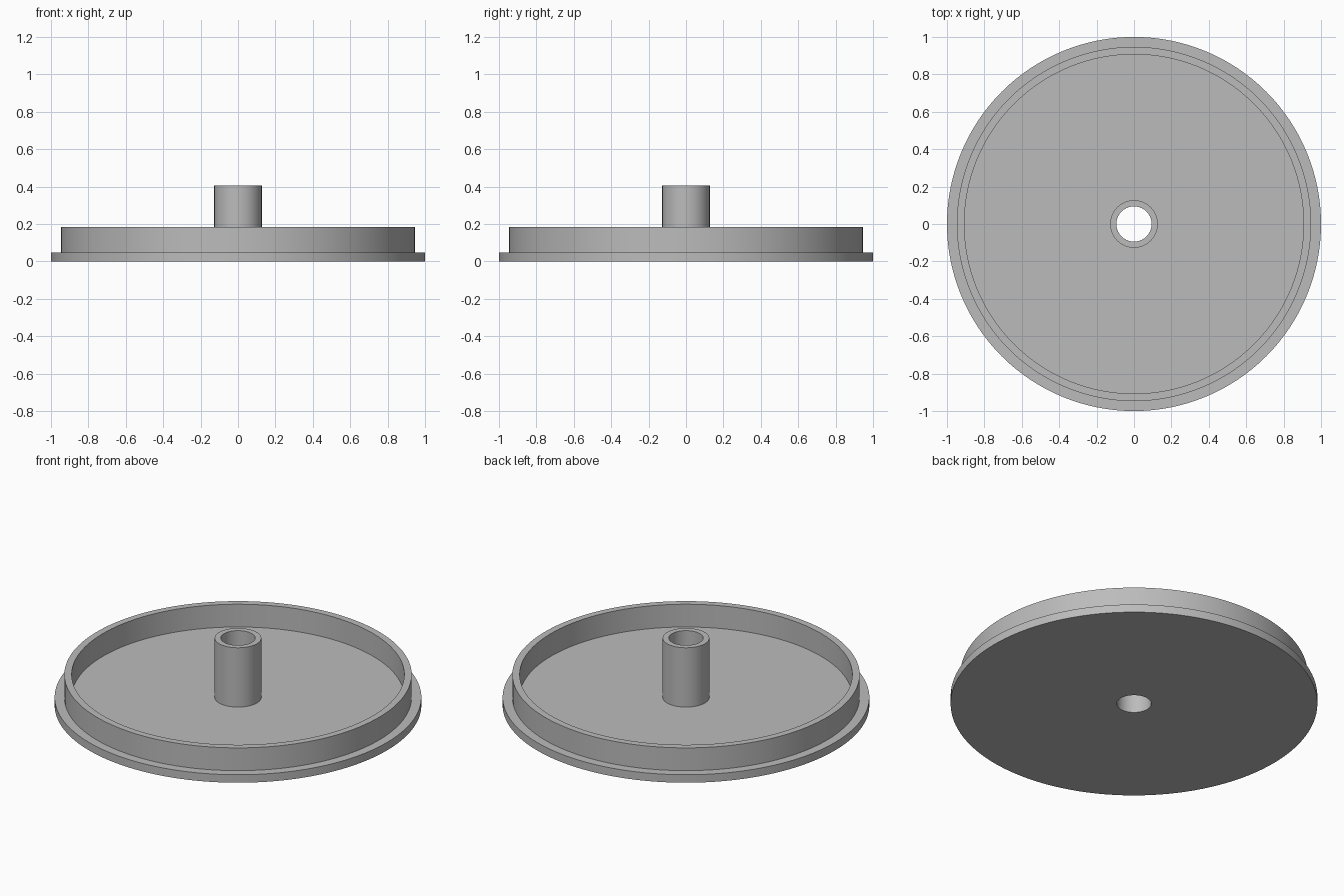
import bpy
import bmesh
from math import cos, sin, tau, radians

cube = bpy.data.objects.get("Cube")
if cube:
    bpy.data.objects.remove(cube, do_unlink=True)

SEGMENTS = 128

# Main dimensions
FLANGE_R, FLANGE_TOP = 1.0, 0.048
RIM_OUTER, RIM_INNER, RIM_TOP = 0.947, 0.907, 0.185
HUB_R, BORE_R, HUB_TOP = 0.127, 0.094, 0.405


def make_material(name, color):
    mat = bpy.data.materials.new(name)
    mat.use_nodes = True
    mat.diffuse_color = color
    mat.node_tree.nodes["Principled BSDF"].inputs["Base Color"].default_value = color
    return mat


def lathe(name, profile, mat):
    """Revolve a closed (radius, height) outline about the z axis."""
    bm = bmesh.new()
    rings = []
    for r, z in profile:
        angles = [tau * i / SEGMENTS for i in range(SEGMENTS)]
        rings.append([bm.verts.new((r * cos(a), r * sin(a), z)) for a in angles])
    for k, ring in enumerate(rings):
        below = rings[k - 1]
        for i in range(SEGMENTS):
            j = (i + 1) % SEGMENTS
            bm.faces.new((below[i], below[j], ring[j], ring[i]))
    bmesh.ops.recalc_face_normals(bm, faces=bm.faces)
    mesh = bpy.data.meshes.new(name)
    bm.to_mesh(mesh)
    bm.free()
    mesh.materials.append(mat)
    obj = bpy.data.objects.new(name, mesh)
    bpy.context.collection.objects.link(obj)
    bpy.ops.object.select_all(action="DESELECT")
    obj.select_set(True)
    bpy.context.view_layer.objects.active = obj
    bpy.ops.object.shade_smooth_by_angle(angle=radians(30))
    return obj


grey = make_material("plain grey", (0.5, 0.5, 0.5, 1))

# One solid turned part: flanged base, raised rim and bored central hub
lathe("flanged_cap", [
    (BORE_R, 0), (FLANGE_R, 0), (FLANGE_R, FLANGE_TOP),
    (RIM_OUTER, FLANGE_TOP), (RIM_OUTER, RIM_TOP),
    (RIM_INNER, RIM_TOP), (RIM_INNER, FLANGE_TOP),
    (HUB_R, FLANGE_TOP), (HUB_R, HUB_TOP), (BORE_R, HUB_TOP),
], grey)
